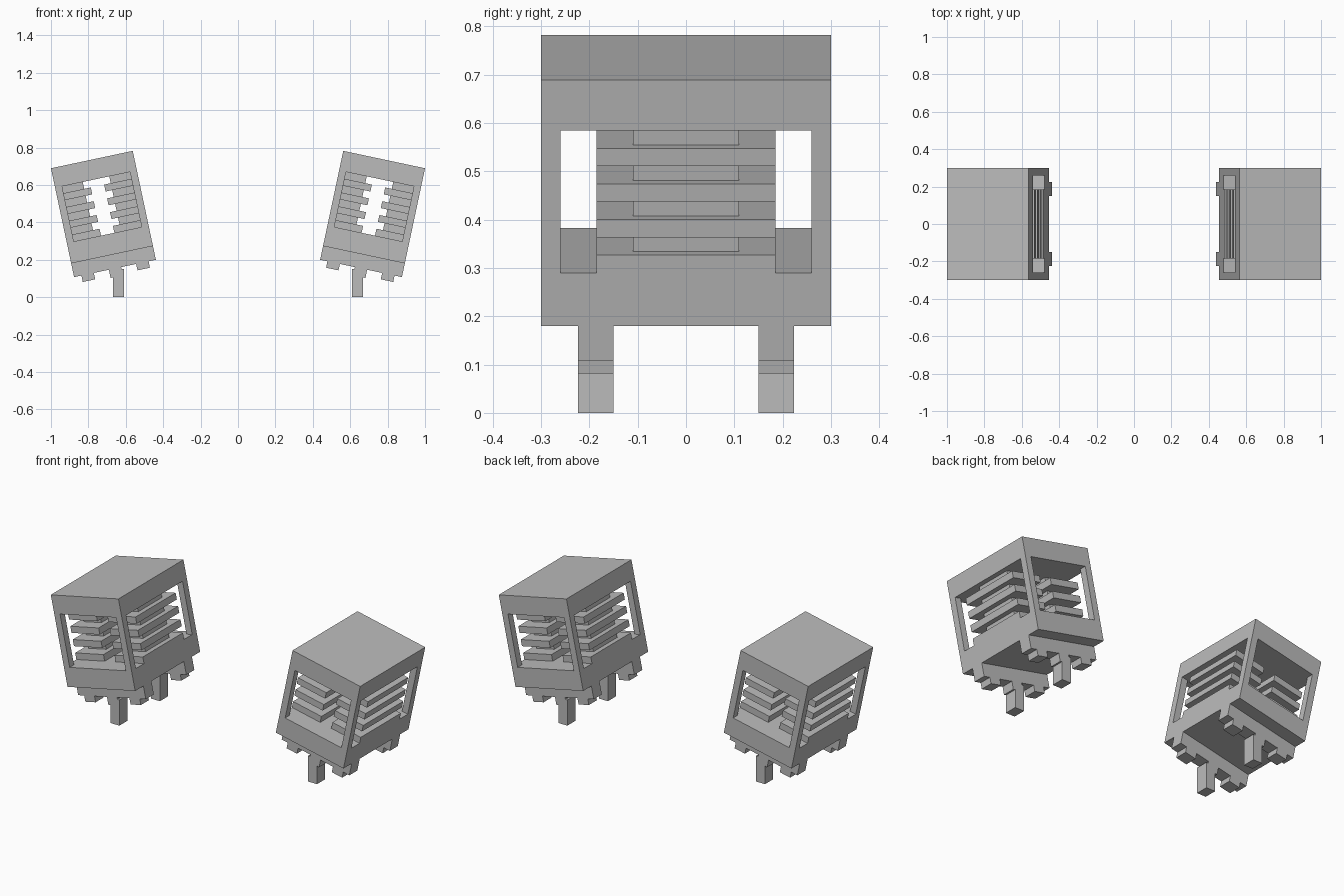
import bpy, bmesh, math
from mathutils import Matrix

if "Cube" in bpy.data.objects:
    bpy.data.objects.remove(bpy.data.objects["Cube"])

grey = bpy.data.materials.new("mid_grey")
grey.diffuse_color = (0.5, 0.5, 0.5, 1)
grey.use_nodes = True
grey.node_tree.nodes["Principled BSDF"].inputs["Base Color"].default_value = grey.diffuse_color

W, D, H = 0.447, 0.30, 0.52          # pod width, half depth, body height
TOP, FLOOR = -0.107, -0.408          # window top and floor, below the pod top
POST_X, POST_Y = 0.038, 0.26         # window edges
# pod frame: origin at the outer top corner, leaning 12 degrees
TILT = Matrix.Translation((-1, 0, 0.689)) @ Matrix.Rotation(math.radians(-12), 4, 'Y')
MIRROR = Matrix.Scale(-1, 4, (1, 0, 0))


def prism(name, profile, y0, y1, mat):
    """Extrude an x-z profile from y0 to y1."""
    bm = bmesh.new()
    face = bm.faces.new([bm.verts.new((x, y0, z)) for x, z in profile])
    out = bmesh.ops.extrude_face_region(bm, geom=[face])
    verts = [g for g in out["geom"] if isinstance(g, bmesh.types.BMVert)]
    bmesh.ops.translate(bm, verts=verts, vec=(0, y1 - y0, 0))
    bm.transform(mat)
    bmesh.ops.recalc_face_normals(bm, faces=bm.faces)
    me = bpy.data.meshes.new(name)
    bm.to_mesh(me)
    bm.free()
    me.materials.append(grey)
    ob = bpy.data.objects.new(name, me)
    bpy.context.collection.objects.link(ob)
    return ob


def box(name, x0, x1, y0, y1, z0, z1, mat):
    return prism(name, [(x0, z0), (x1, z0), (x1, z1), (x0, z1)], y0, y1, mat)


def cut(ob, cutter):
    mod = ob.modifiers.new("window", 'BOOLEAN')
    mod.operation, mod.solver, mod.object = 'DIFFERENCE', 'EXACT', cutter
    cutter.hide_render = True
    cutter.hide_viewport = True


# underside rail: full-width strip with two tabs and a centre leg socket
half = [(0, -H), (0, -0.595), (0.04, -0.595), (0.04, -0.63), (0.108, -0.63),
        (0.108, -0.595), (0.19, -0.595), (0.19, -0.64)]
rail = half + [(W - x, z) for x, z in reversed(half)]

for side, flip in (("left", Matrix.Identity(4)), ("right", MIRROR)):
    m = flip @ TILT

    # housing with windows cut through all four sides
    body = box(side + "_housing", 0, W, -D, D, -H, 0, m)
    cut(body, box(side + "_side_window_cutter", -0.1, W + 0.1, -POST_Y, POST_Y, FLOOR, TOP, m))
    cut(body, box(side + "_front_window_cutter", POST_X, W - POST_X, -0.4, 0.4, FLOOR, TOP, m))

    # two stacks of slats joined by smaller spacers
    step = (TOP - FLOOR) / 8
    for stack, x0 in (("outer", 0), ("inner", W - 0.187)):
        for i in range(4):
            z = TOP - 2 * i * step
            box(f"{side}_{stack}_spacer_{i}", x0 + 0.036, x0 + 0.151, -0.11, 0.11, z - step, z, m)
            box(f"{side}_{stack}_slat_{i}", x0, x0 + 0.187, -0.185, 0.185, z - 2 * step, z - step, m)

    # rails and upright legs
    for end, y0 in (("front", -0.224), ("back", 0.15)):
        prism(f"{side}_{end}_rail", rail, y0, y0 + 0.074, m)
        box(f"{side}_{end}_leg", -0.668, -0.61, y0, y0 + 0.074, 0, 0.15, flip)
